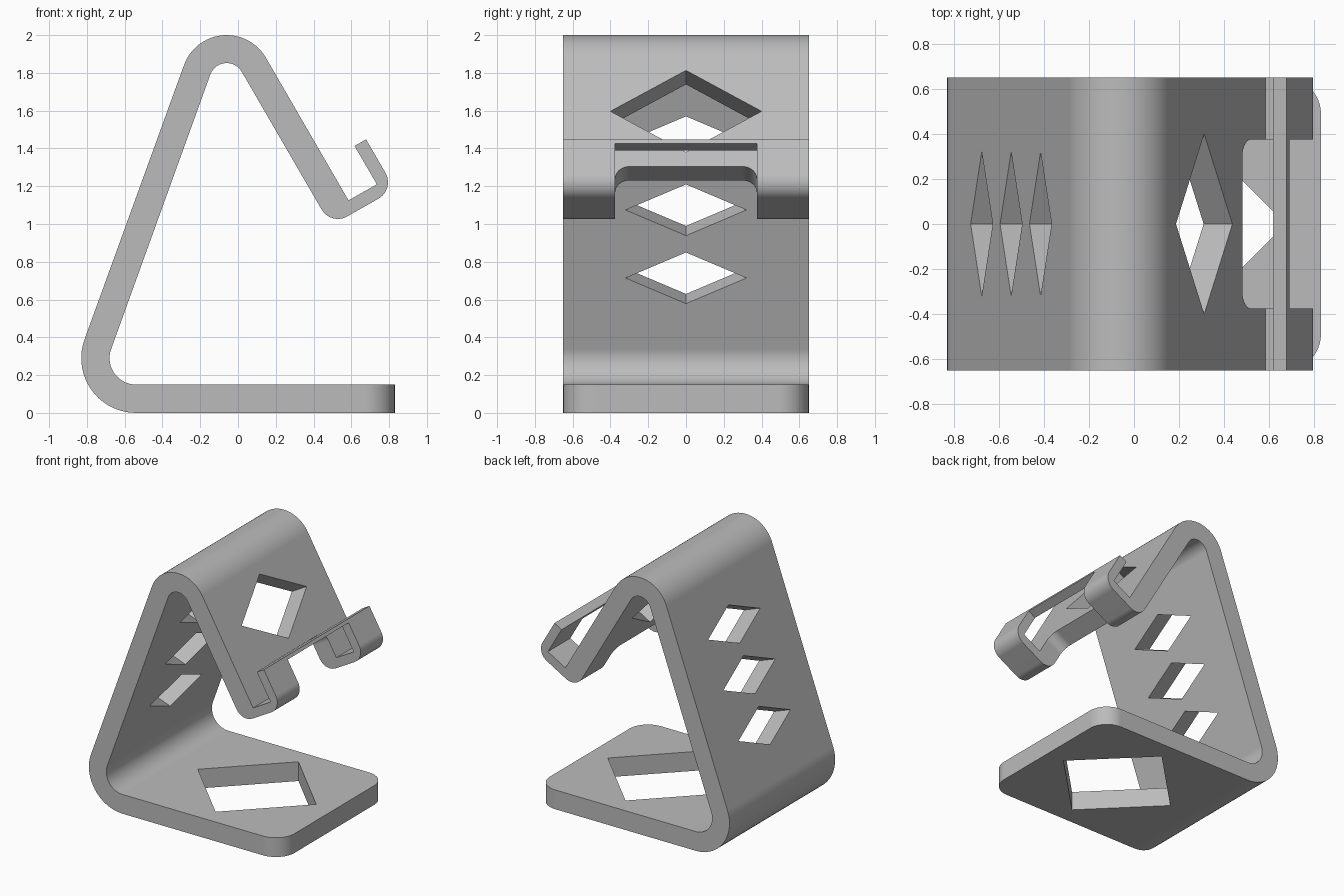
import bpy
import bmesh
from math import sin, cos, radians
from mathutils import Vector

cube = bpy.data.objects.get("Cube")
if cube:
    bpy.data.objects.remove(cube, do_unlink=True)

grey = bpy.data.materials.new("plain grey")
grey.use_nodes = True
colour = (0.5, 0.5, 0.5, 1)
grey.diffuse_color = colour
grey.node_tree.nodes["Principled BSDF"].inputs["Base Color"].default_value = colour

HALF_WIDTH = 0.65
X, Y, Z = Vector((1, 0, 0)), Vector((0, 1, 0)), Vector((0, 0, 1))


def arc(cx, cz, r, start, end, steps=18):
    angles = [radians(start + (end - start) * i / steps) for i in range(steps + 1)]
    return [(cx + r * cos(a), cz + r * sin(a)) for a in angles]


def prism(name, points, origin, u, v, w, near, far):
    """Extrude a flat outline, given in the u-v plane, from near to far along w."""
    bm = bmesh.new()
    verts = [bm.verts.new(Vector(origin) + u * a + v * b + w * near) for a, b in points]
    face = bm.faces.new(verts)
    moved = bmesh.ops.extrude_face_region(bm, geom=[face])["geom"]
    bmesh.ops.translate(bm, vec=w * (far - near),
                        verts=[g for g in moved if isinstance(g, bmesh.types.BMVert)])
    bmesh.ops.recalc_face_normals(bm, faces=bm.faces)
    mesh = bpy.data.meshes.new(name)
    bm.to_mesh(mesh)
    bm.free()
    mesh.materials.append(grey)
    obj = bpy.data.objects.new(name, mesh)
    bpy.context.collection.objects.link(obj)
    return obj


def diamond(half_u, half_v):
    return [(half_u, 0), (0, half_v), (-half_u, 0), (0, -half_v)]


# Bent sheet: base, rear leg, top bend, front rest and hooked lip
profile = [(0.83, 0)]
profile += arc(-0.54, 0.29, 0.29, 270, 160)
profile += arc(-0.06, 1.76, 0.24, 160, 30, 24)
profile += [(0.585, 1.125), (0.735, 1.21), (0.617, 1.413), (0.678, 1.448)]
profile += arc(0.694, 1.221, 0.1, 30, -60)
profile += arc(0.529, 1.127, 0.1, 300, 210)
profile += arc(-0.06, 1.76, 0.092, 30, 160, 24)
profile += arc(-0.54, 0.29, 0.14, 160, 270)
profile += [(0.83, 0.15)]
stand = prism("phone_stand_body", profile, (0, 0, 0), X, Z, Y, -HALF_WIDTH, HALF_WIDTH)

cutters = []

# Diamond window in the base
cutters.append(prism("base_window_cutter", diamond(0.51, 0.51), (0.164, 0, 0), X, Y, Z, -0.1, 0.25))

# Three diamond windows in the rear leg
rear_up = Vector((cos(radians(70)), 0, sin(radians(70))))
rear_out = Vector((-rear_up.z, 0, rear_up.x))
for i in range(3):
    centre = Vector((-0.676, 0, 0.765)) + rear_up * 0.383 * i
    cutters.append(prism("rear_window_cutter", diamond(0.32, 0.144), centre,
                         Y, rear_up, rear_out, -0.25, 0.1))

# Diamond window in the front rest
rest_down = Vector((cos(radians(60)), 0, -sin(radians(60))))
rest_out = Vector((-rest_down.z, 0, rest_down.x))
cutters.append(prism("rest_window_cutter", diamond(0.4, 0.25), (0.312, 0, 1.597),
                     Y, rest_down, rest_out, -0.22, 0.08))

# Cable opening: round-cornered in the rest, square through floor and lip
opening = [(-0.375, 0.6)] + arc(-0.3, 0.075, 0.075, 180, 270, 10)
opening += arc(0.3, 0.075, 0.075, 270, 360, 10) + [(0.375, 0.6)]
square = [(-0.375, 0.6), (-0.375, 0), (0.375, 0), (0.375, 0.6)]
corner = (0.481, 0, 1.304)
cutters.append(prism("rest_opening_cutter", opening, corner, Y, rest_down, rest_out, -0.22, 0.06))
cutters.append(prism("lip_opening_cutter", square, corner, Y, rest_down, rest_out, 0.03, 0.5))

# Rounded corners of the base
r = 0.16
for side in (-1, 1):
    outline = [(x, y * side) for x, y in
               arc(0.83 - r, HALF_WIDTH - r, r, 0, 90, 14)
               + [(0.83 - r, 0.8), (1, 0.8), (1, HALF_WIDTH - r)]]
    cutters.append(prism("base_corner_cutter", outline, (0, 0, 0), X, Y, Z, -0.1, 0.3))

# Apply the cuts and drop the cutters
bpy.ops.object.select_all(action="DESELECT")
bpy.context.view_layer.objects.active = stand
stand.select_set(True)
for cutter in cutters:
    cutter.hide_render = True
    cut = stand.modifiers.new("cut", "BOOLEAN")
    cut.operation = "DIFFERENCE"
    cut.solver = "EXACT"
    cut.object = cutter
    bpy.ops.object.modifier_apply(modifier=cut.name)
    bpy.data.objects.remove(cutter, do_unlink=True)

# Smooth bends with flat sides
bpy.ops.object.shade_smooth_by_angle(angle=radians(30))
weighted = stand.modifiers.new("flat_sides", "WEIGHTED_NORMAL")
weighted.keep_sharp = True
